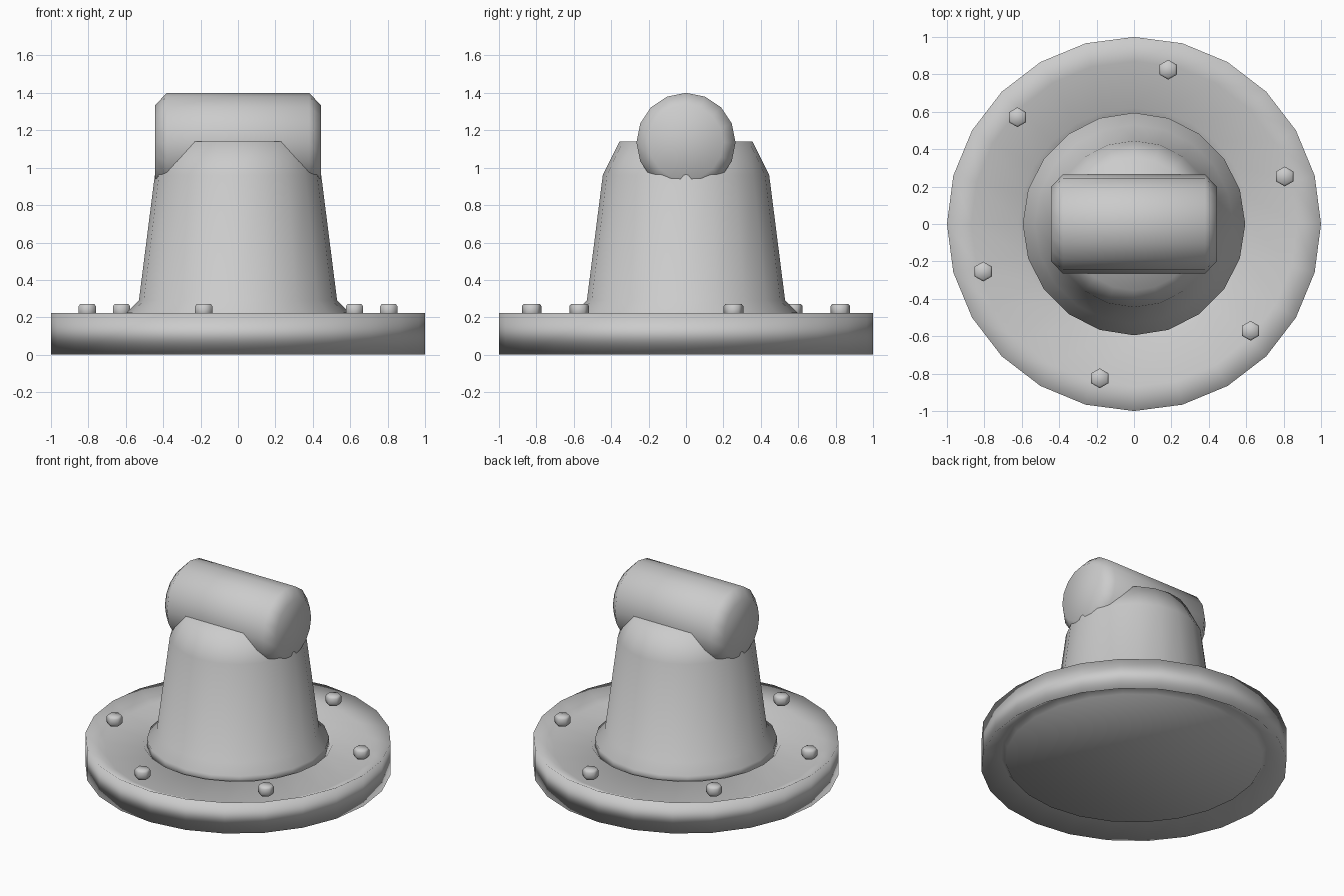
import bpy, bmesh, math
from mathutils import Matrix

if "Cube" in bpy.data.objects:
    bpy.data.objects.remove(bpy.data.objects["Cube"])

grey = bpy.data.materials.new("plain grey")
grey.use_nodes = True
colour = (0.6, 0.6, 0.6, 1)
grey.diffuse_color = colour
grey.node_tree.nodes["Principled BSDF"].inputs["Base Color"].default_value = colour


def lathe(name, profile, sides, turn=0.0, matrix=Matrix()):
    """Revolve (radius, height) points, bottom to top, and cap both ends."""
    bm = bmesh.new()
    rings = []
    for r, z in profile:
        angles = [turn + math.tau * i / sides for i in range(sides)]
        rings.append([bm.verts.new((r * math.cos(a), r * math.sin(a), z)) for a in angles])
    for low, high in zip(rings, rings[1:]):
        for i in range(sides):
            j = (i + 1) % sides
            bm.faces.new((low[i], low[j], high[j], high[i]))
    bm.faces.new(rings[0][::-1])
    bm.faces.new(rings[-1])
    for face in bm.faces:
        face.smooth = True
    bm.transform(matrix)
    mesh = bpy.data.meshes.new(name)
    bm.to_mesh(mesh)
    bm.free()
    mesh.materials.append(grey)
    obj = bpy.data.objects.new(name, mesh)
    bpy.context.collection.objects.link(obj)
    return obj


# Round base plate with a groove inside the rim, above and below
lathe("base_plate", [(0.84, 0.05), (0.87, 0.09), (1, 0), (1, 0.223), (0.87, 0.16),
                     (0.62, 0.2), (0.58, 0.15)], 24)

# Tapered pedestal with flared foot and bevelled top
lathe("pedestal", [(0.595, 0.16), (0.595, 0.225), (0.53, 0.29), (0.445, 0.96), (0.355, 1.14)], 20)

# Horizontal drum across the top
drum_place = Matrix.Translation((0, 0, 1.135)) @ Matrix.Rotation(math.pi / 2, 4, "Y")
lathe("top_drum", [(0.2, -0.443), (0.265, -0.38), (0.265, 0.38), (0.2, 0.443)], 16,
      matrix=drum_place)

# Six hexagonal bolts around the rim
for i in range(6):
    angle = math.radians(17.5 + 60 * i)
    place = Matrix.Translation((0.845 * math.cos(angle), 0.845 * math.sin(angle), 0.205))
    lathe(f"bolt_{i + 1}", [(0.043, 0), (0.053, 0.016), (0.053, 0.054), (0.043, 0.067)], 6,
          math.pi / 6, place)
